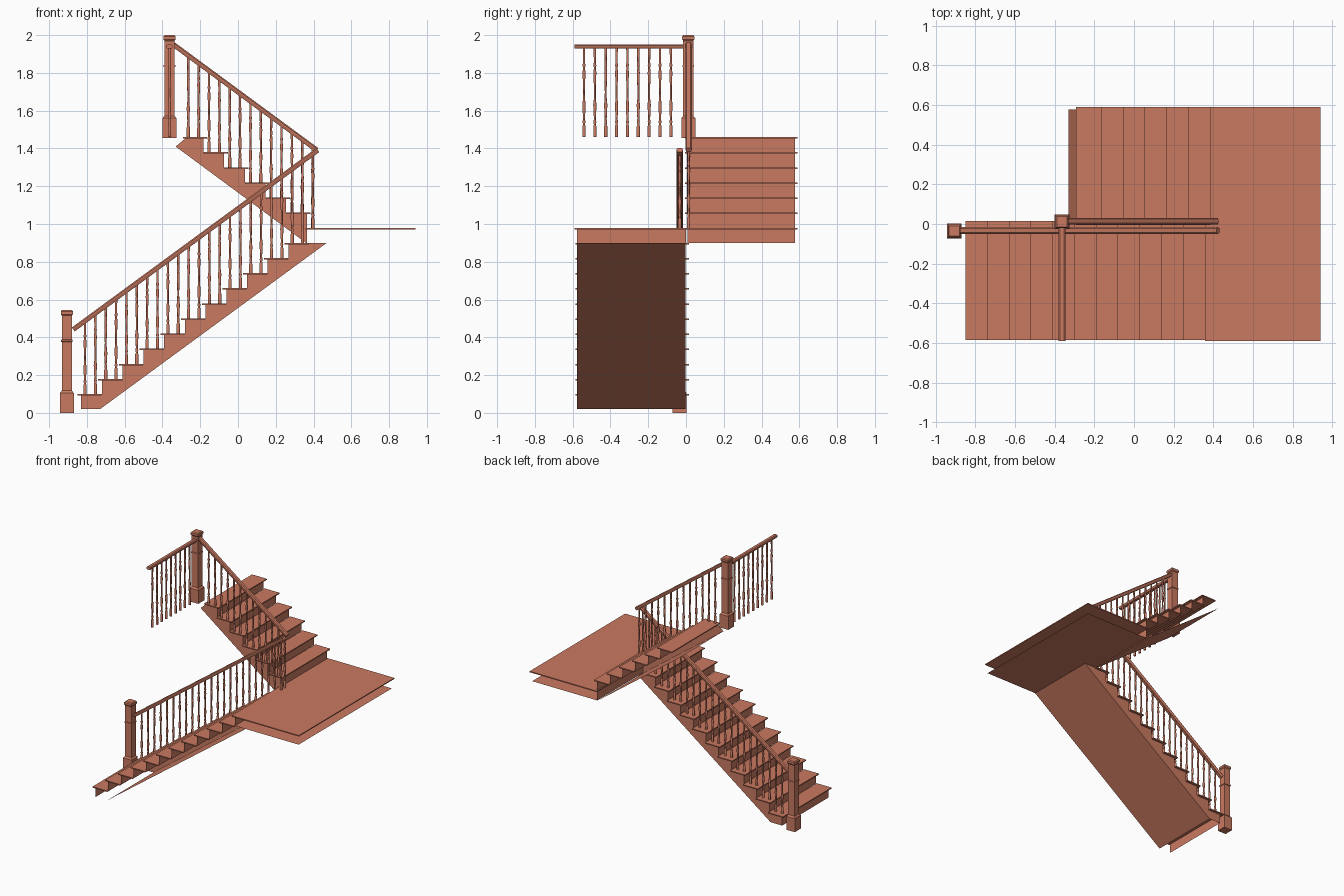
import bpy, bmesh, math
from mathutils import Vector, Matrix

cube = bpy.data.objects.get("Cube")
if cube:
    bpy.data.objects.remove(cube, do_unlink=True)

COLOUR = (0.59, 0.195, 0.12, 1)
wood = bpy.data.materials.new("warm_wood")
wood.use_nodes = True
wood.diffuse_color = COLOUR
wood.node_tree.nodes["Principled BSDF"].inputs["Base Color"].default_value = COLOUR

RISE, RUN, THICK = 0.08, 0.1097, 0.008
LANDING = 0.98
HALF = 0.576


def finish(bm, name, smooth=False):
    mesh = bpy.data.meshes.new(name)
    bm.to_mesh(mesh)
    bm.free()
    mesh.materials.append(wood)
    obj = bpy.data.objects.new(name, mesh)
    bpy.context.collection.objects.link(obj)
    if smooth:
        for o in bpy.context.selected_objects:
            o.select_set(False)
        obj.select_set(True)
        bpy.context.view_layer.objects.active = obj
        bpy.ops.object.shade_smooth_by_angle(angle=math.radians(50))
    return obj


def box(bm, lo, hi):
    lo, hi = Vector(lo), Vector(hi)
    m = Matrix.Translation((lo + hi) / 2) @ Matrix.Diagonal((*(hi - lo), 1))
    bmesh.ops.create_cube(bm, size=1, matrix=m)


def face(bm, points):
    return bm.faces.new([bm.verts.new(p) for p in points])


def stack(bm, rings, centre, sides, turn=0):
    """Loft rings of (height, radius) upward around a centre point."""
    loops = []
    for h, r in rings:
        loops.append([bm.verts.new((centre[0] + r * math.cos(turn + k * math.tau / sides),
                                    centre[1] + r * math.sin(turn + k * math.tau / sides),
                                    centre[2] + h)) for k in range(sides)])
    for a, b in zip(loops, loops[1:]):
        for k in range(sides):
            n = (k + 1) % sides
            bm.faces.new((a[k], a[n], b[n], b[k]))
    bm.faces.new(loops[0][::-1])
    bm.faces.new(loops[-1])


def flight(name, nose, way, count, z0, y_wall, y_open, y_string, outline_end, soffit):
    """Treads, risers, open-side stringer and sloping soffit of one flight."""
    treads, risers, string = bmesh.new(), bmesh.new(), bmesh.new()
    outline = []
    for i in range(count):
        x, z = nose + way * RUN * i, z0 + RISE * i
        back = x + way * 0.128
        box(treads, (min(x, back), min(y_wall, y_open), z - THICK),
            (max(x, back), max(y_wall, y_open), z))
        rx = x + way * 0.02
        low = z - RISE if i else soffit[0][1] if way > 0 else LANDING - RISE
        face(risers, [(rx, -way * HALF, low), (rx, y_string, low),
                      (rx, y_string, z - THICK), (rx, -way * HALF, z - THICK)])
        outline += [(rx, low), (rx, z - THICK)]
    outline += outline_end
    face(string, [(x, y_string, z) for x, z in outline])
    finish(treads, name + "_treads")
    finish(risers, name + "_risers")
    finish(string, name + "_stringer")
    under = bmesh.new()
    (xa, za), (xb, zb) = soffit
    face(under, [(xa, -way * HALF, za), (xb, -way * HALF, zb),
                 (xb, y_string, zb), (xa, y_string, za)])
    bmesh.ops.recalc_face_normals(under, faces=under.faces)
    finish(under, name + "_soffit")


# Lower flight climbs toward +x, upper flight returns toward -x
flight("lower_flight", -0.85, 1, 11, 0.10, -0.585, 0.015, -0.002,
       [(0.377, 0.9), (0.47, 0.9), (-0.73, 0.02)], [(-0.73, 0.02), (0.47, 0.9)])
flight("upper_flight", 0.385, -1, 6, LANDING + RISE, 0.59, -0.005, 0.008,
       [(-0.28, 1.452), (-0.33, 1.41), (0.36, 0.9)], [(-0.33, 1.41), (0.36, 0.9)])

# Landing: floor, last riser and flat ceiling beneath
bm = bmesh.new()
box(bm, (0.357, -0.59, LANDING - THICK), (0.94, 0.59, LANDING))
finish(bm, "landing_floor")
bm = bmesh.new()
face(bm, [(0.377, -HALF, 0.9), (0.377, 0, 0.9), (0.377, 0, 0.972), (0.377, -HALF, 0.972)])
finish(bm, "landing_riser")
bm = bmesh.new()
face(bm, [(0.365, -HALF, 0.9), (0.365, HALF, 0.9), (0.928, HALF, 0.9), (0.928, -HALF, 0.9)])
finish(bm, "landing_ceiling")


def newel(name, centre):
    """Square post with plinth, collar and cap."""
    halves = [(0, .037), (.105, .037), (.118, .027), (.375, .027), (.377, .031), (.386, .031),
              (.388, .027), (.515, .027), (.522, .032), (.538, .032), (.545, .026)]
    bm = bmesh.new()
    stack(bm, [(h, r * math.sqrt(2)) for h, r in halves], centre, 4, math.pi / 4)
    finish(bm, name)


newel("lower_newel", (-0.906, -0.035, 0))
newel("upper_newel", (-0.363, 0.012, 1.455))


def rail(name, a, b, width=0.034, depth=0.026):
    """Handrail between the top-centre points a and b, with a rounded top."""
    a, b = Vector(a), Vector(b)
    along = (b - a).normalized()
    side = along.cross(Vector((0, 0, 1))).normalized()
    up = side.cross(along)
    w = width / 2
    section = [(-w * .7, -depth), (w * .7, -depth), (w, -depth * .5),
               (w, -depth * .25), (w * .6, 0), (-w * .6, 0), (-w, -depth * .25), (-w, -depth * .5)]
    bm = bmesh.new()
    ends = [[bm.verts.new(p + side * s + up * t) for s, t in section] for p in (a, b)]
    n = len(section)
    for k in range(n):
        bm.faces.new((ends[0][k], ends[0][(k + 1) % n], ends[1][(k + 1) % n], ends[1][k]))
    bm.faces.new(ends[0])
    bm.faces.new(ends[1])
    bmesh.ops.recalc_face_normals(bm, faces=bm.faces)
    finish(bm, name)


LOW_Y, UP_Y, SIDE_X = -0.033, 0.014, -0.363
rail("lower_handrail", (-0.88, LOW_Y, 0.452), (0.415, LOW_Y, 1.402))
rail("upper_handrail", (-0.34, UP_Y, 1.965), (0.425, UP_Y, 1.402))
rail("gallery_handrail", (SIDE_X, -0.59, 1.95), (SIDE_X, 0.0, 1.95), depth=0.022)

# Turned baluster: fraction of height, radius
TURNING = [(0, .009), (.12, .009), (.14, .0055), (.17, .0085), (.2, .0055), (.36, .0095),
           (.42, .006), (.5, .0055), (.58, .006), (.72, .0085), (.77, .0055),
           (.8, .0085), (.83, .006), (1, .007)]


def baluster(bm, x, y, z, top):
    stack(bm, [(f * (top - z), r) for f, r in TURNING], (x, y, z), 8, math.pi / 8)


SLOPE = 0.735
bm = bmesh.new()
for k in range(23):
    x = -0.81 + k * RUN / 2
    baluster(bm, x, LOW_Y, 0.10 + RISE * (k // 2), 0.452 + (x + 0.88) * SLOPE - 0.02)
finish(bm, "lower_balusters", True)

bm = bmesh.new()
for k in range(13):
    x = 0.395 - k * RUN / 2
    baluster(bm, x, UP_Y, LANDING + RISE * ((k + 1) // 2), 1.402 + (0.425 - x) * SLOPE - 0.02)
finish(bm, "upper_balusters", True)

bm = bmesh.new()
for k in range(9):
    baluster(bm, SIDE_X, -0.54 + k * 0.0575, 1.46, 1.935)
finish(bm, "gallery_balusters", True)
